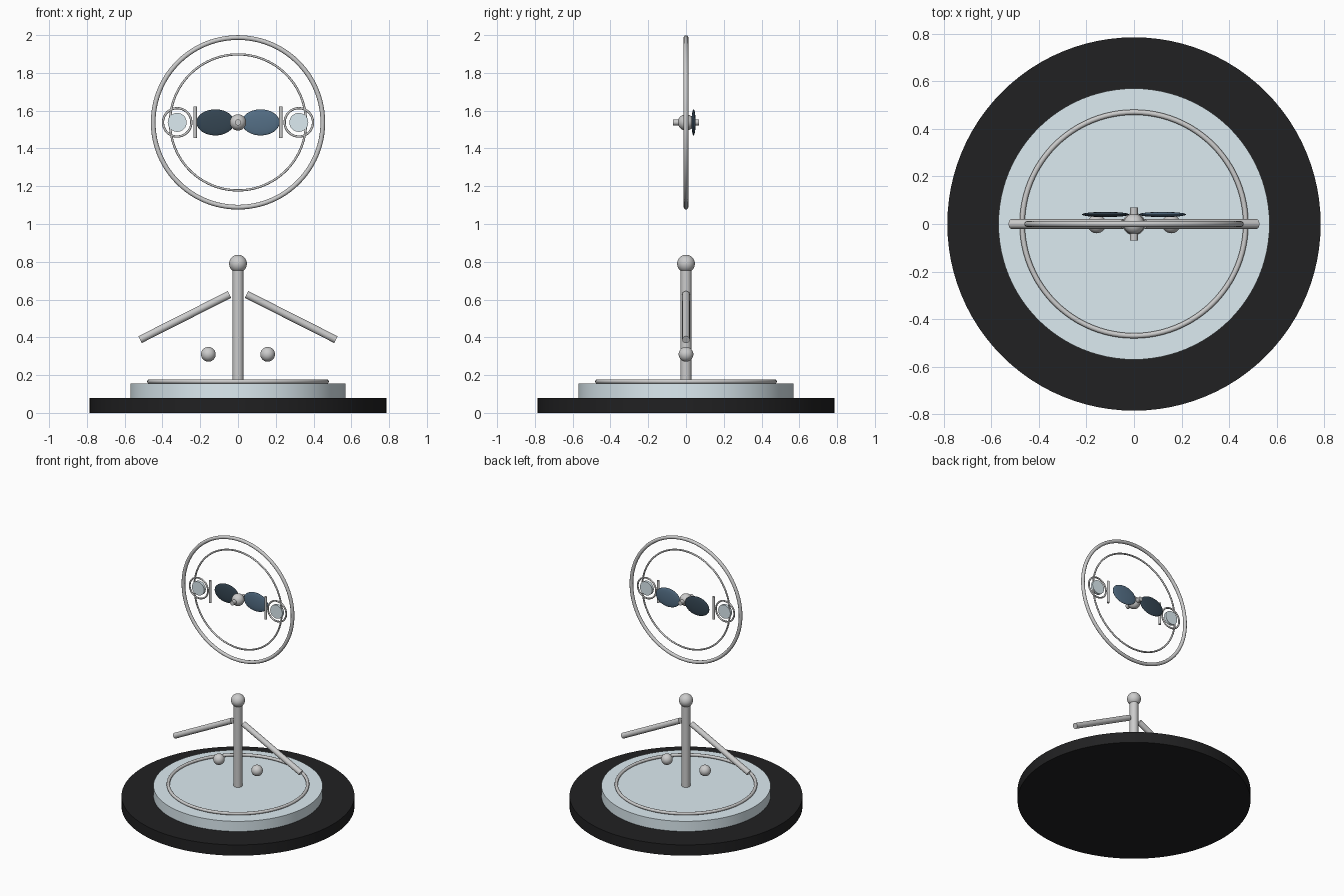
import bpy
from math import pi, radians
from mathutils import Vector

if "Cube" in bpy.data.objects:
    bpy.data.objects.remove(bpy.data.objects["Cube"])


def material(name, color):
    m = bpy.data.materials.new(name)
    m.diffuse_color = (*color, 1)
    m.use_nodes = True
    m.node_tree.nodes["Principled BSDF"].inputs["Base Color"].default_value = m.diffuse_color
    return m


BLACK = material("black", (0.015, 0.015, 0.016))
PALE = material("pale_blue", (0.72, 0.83, 0.88))
NAVY = material("dark_blue", (0.035, 0.06, 0.085))
BLUE = material("mid_blue", (0.09, 0.16, 0.24))
ZC = 1.538  # height of the floating ring centre


def finish(name, mat=None):
    o = bpy.context.object
    o.name = name
    if mat:
        o.data.materials.append(mat)
    bpy.ops.object.shade_smooth_by_angle(angle=radians(40))
    return o


def rod(name, a, b, r, mat=None, sides=48):
    a, b = Vector(a), Vector(b)
    d = b - a
    bpy.ops.mesh.primitive_cylinder_add(
        vertices=sides, radius=r, depth=d.length, location=(a + b) / 2,
        rotation=d.to_track_quat('Z', 'Y').to_euler())
    return finish(name, mat)


def ball(name, loc, r, scale=(1, 1, 1), mat=None):
    bpy.ops.mesh.primitive_uv_sphere_add(segments=32, ring_count=20, radius=r, location=loc)
    bpy.context.object.scale = scale
    return finish(name, mat)


def ring(name, loc, major, minor, upright=True):
    bpy.ops.mesh.primitive_torus_add(
        major_segments=96, minor_segments=12, major_radius=major, minor_radius=minor,
        location=loc, rotation=(pi / 2 if upright else 0, 0, 0))
    return finish(name)


# Stepped round base with inlaid ring
rod("base", (0, 0, 0), (0, 0, 0.08), 0.785, BLACK, 96)
rod("plate", (0, 0, 0.08), (0, 0, 0.155), 0.57, PALE, 96)
ring("plate_ring", (0, 0, 0.166), 0.47, 0.011, upright=False)

# Central post with ball top
rod("post", (0, 0, 0.15), (0, 0, 0.79), 0.029)
ball("post_ball", (0, 0, 0.79), 0.047)

# Large floating rings
ring("outer_ring", (0, 0, ZC), 0.449, 0.0125)
ring("inner_ring", (0, 0, ZC), 0.36, 0.006)

# Propeller hub and axle
ball("hub", (0, 0, ZC), 0.043)
rod("axle", (0, -0.07, ZC), (0, 0.07, ZC), 0.016)

# Mirrored parts
for s, side, mat in ((-1, "left", NAVY), (1, "right", BLUE)):
    rod(f"arm_{side}", (s * 0.045, 0, 0.627), (s * 0.518, 0, 0.388), 0.02)
    ball(f"small_ball_{side}", (s * 0.157, 0, 0.31), 0.039)
    ball(f"blade_{side}", (s * 0.12, 0.04, ZC), 1, (0.1, 0.011, 0.069), mat)
    rod(f"bar_{side}", (s * 0.227, 0, ZC - 0.083), (s * 0.227, 0, ZC + 0.083), 0.009)
    ring(f"dial_ring_{side}", (s * 0.322, 0, ZC), 0.075, 0.006)
    rod(f"dial_{side}", (s * 0.322, -0.01, ZC), (s * 0.322, 0.01, ZC), 0.05, PALE)
